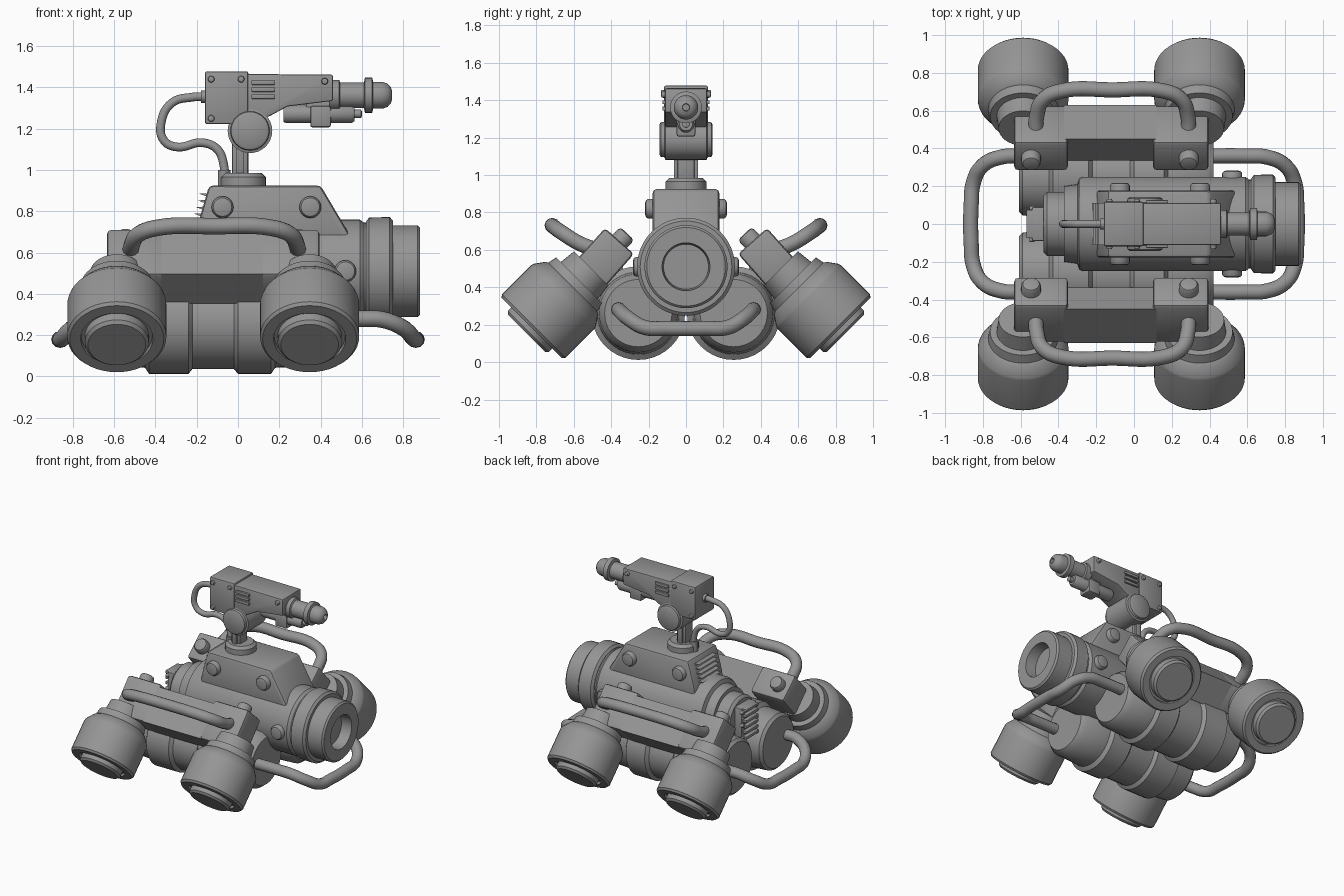
import bpy, bmesh, math
from mathutils import Vector

cube = bpy.data.objects.get("Cube")
if cube:
    bpy.data.objects.remove(cube)

grey = bpy.data.materials.new("mid_grey")
grey.use_nodes = True
COLOUR = (0.3, 0.3, 0.3, 1)
grey.diffuse_color = COLOUR
grey.node_tree.nodes["Principled BSDF"].inputs["Base Color"].default_value = COLOUR


def finish(name, bm, bevel=0.0, angle=35):
    bmesh.ops.recalc_face_normals(bm, faces=bm.faces)
    mesh = bpy.data.meshes.new(name)
    bm.to_mesh(mesh)
    bm.free()
    mesh.materials.append(grey)
    ob = bpy.data.objects.new(name, mesh)
    bpy.context.collection.objects.link(ob)
    bpy.ops.object.select_all(action='DESELECT')
    ob.select_set(True)
    bpy.context.view_layer.objects.active = ob
    if bevel:
        mod = ob.modifiers.new("soft_edges", 'BEVEL')
        mod.width, mod.segments, mod.limit_method = bevel, 2, 'ANGLE'
        bpy.ops.object.modifier_apply(modifier=mod.name)
    bpy.ops.object.shade_smooth_by_angle(angle=math.radians(angle))
    return ob


def lathe(name, profile, origin, axis, segs=40):
    """Spin (distance, radius) pairs around an axis; ends are capped."""
    bm = bmesh.new()
    rot = Vector(axis).to_track_quat('Z', 'Y')
    rings = []
    for d, r in profile:
        angles = [math.tau * i / segs for i in range(segs)]
        rings.append([bm.verts.new(Vector(origin) + rot @ Vector(
            (r * math.cos(a), r * math.sin(a), d))) for a in angles])
    for p, q in zip(rings, rings[1:]):
        for i in range(segs):
            j = (i + 1) % segs
            bm.faces.new((p[i], p[j], q[j], q[i]))
    bm.faces.new(rings[0])
    bm.faces.new(rings[-1])
    return finish(name, bm)


def bolt(name, origin, axis, r, h):
    return lathe(name, [(-h, r), (h * 0.6, r), (h * 0.9, r * 0.85), (h, r * 0.6)], origin, axis, 20)


def prism(name, pts, a, b, axis, bevel=0.012):
    """Extrude an outline from a to b; axis x takes (y, z), axis y takes (x, z)."""
    bm = bmesh.new()
    place = (lambda u, v, w: (w, u, v)) if axis == 'x' else (lambda u, v, w: (u, w, v))
    lo = [bm.verts.new(place(u, v, a)) for u, v in pts]
    hi = [bm.verts.new(place(u, v, b)) for u, v in pts]
    bm.faces.new(lo)
    bm.faces.new(hi)
    for i in range(len(pts)):
        j = (i + 1) % len(pts)
        bm.faces.new((lo[i], lo[j], hi[j], hi[i]))
    return finish(name, bm, bevel)


def box(name, x, y, z, bevel=0.01):
    return prism(name, [(x[0], z[0]), (x[1], z[0]), (x[1], z[1]), (x[0], z[1])], y[0], y[1], 'y', bevel)


def tube(name, pts, r):
    cu = bpy.data.curves.new(name, 'CURVE')
    cu.dimensions, cu.bevel_depth, cu.bevel_resolution = '3D', r, 4
    cu.resolution_u, cu.use_fill_caps = 8, True
    sp = cu.splines.new('BEZIER')
    sp.bezier_points.add(len(pts) - 1)
    for bp, p in zip(sp.bezier_points, pts):
        bp.co = p
        bp.handle_left_type = bp.handle_right_type = 'AUTO'
    cu.materials.append(grey)
    ob = bpy.data.objects.new(name, cu)
    bpy.context.collection.objects.link(ob)
    bpy.ops.object.select_all(action='DESELECT')
    ob.select_set(True)
    bpy.context.view_layer.objects.active = ob
    bpy.ops.object.convert(target='MESH')
    bpy.ops.object.shade_smooth_by_angle(angle=math.radians(50))


# Main barrel body with the recessed front lens
lathe("main_barrel", [(-0.48, 0.15), (-0.46, 0.17), (-0.37, 0.17), (-0.37, 0.2), (-0.3, 0.21),
                      (-0.29, 0.24), (-0.27, 0.25), (0.59, 0.25), (0.61, 0.235), (0.63, 0.235)],
      (0, 0, 0.51), (1, 0, 0), 48)
lathe("lens_collar", [(0.62, 0.24), (0.635, 0.26), (0.735, 0.262), (0.75, 0.245), (0.75, 0.21)],
      (0, 0, 0.51), (1, 0, 0), 48)
lathe("lens_hood", [(0.74, 0.222), (0.87, 0.222), (0.882, 0.21), (0.882, 0.128), (0.8, 0.12)],
      (0, 0, 0.51), (1, 0, 0), 48)

# Rear grille
box("rear_grille", (-0.54, -0.42), (-0.09, 0.09), (0.37, 0.63))
for i in range(6):
    z = 0.395 + 0.042 * i
    box("rear_fin", (-0.57, -0.5), (-0.075, 0.075), (z, z + 0.022), 0.004)
for s in (-1, 1):
    for z in (0.4, 0.5, 0.6):
        bolt("grille_bolt", (-0.54, s * 0.082, z), (-1, 0, 0), 0.014, 0.014)

# Upper housing with sloping louvres
prism("upper_housing", [(-0.21, 0.62), (-0.19, 0.75), (-0.14, 0.925), (0.4, 0.925),
                        (0.545, 0.68), (0.545, 0.62)], -0.178, 0.178, 'y', 0.02)
for i in range(5):
    z = 0.735 + 0.032 * i
    x = -0.195 + 0.28 * (z - 0.735)
    prism("housing_louvre", [(x + 0.03, z), (x - 0.028, z + 0.022), (x + 0.03, z + 0.024)],
          -0.11, 0.11, 'y', 0)

# Side arms: outlines across the arm in (y, z)
ARM_END = [(-0.63, 0.497), (-0.433, 0.717), (-0.278, 0.578), (-0.476, 0.353)]
ARM_MID = [(-0.63, 0.497), (-0.45, 0.698), (-0.335, 0.5), (-0.476, 0.353)]
for s in (-1, 1):
    end = [(-s * y, z) for y, z in ARM_END]
    mid = [(-s * y, z) for y, z in ARM_MID]
    prism("arm_rear_block", end, -0.635, -0.35, 'x', 0.02)
    prism("arm_front_block", end, 0.1, 0.395, 'x', 0.02)
    prism("arm_middle", mid, -0.37, 0.12, 'x', 0)
    for x in (-0.545, 0.29):
        bolt("arm_bolt", (x, s * 0.345, 0.655), (0, -s * 0.68, 0.73), 0.052, 0.045)
    for x in (-0.075, 0.35):
        bolt("housing_bolt", (x, s * 0.178, 0.82), (0, s, 0), 0.053, 0.04)
    bolt("barrel_bolt", (0.52, s * 0.245, 0.51), (0, s, 0), 0.053, 0.038)

    # Grab handle
    tube("side_handle", [(x, s * y, z) for x, y, z in (
        (-0.52, 0.48, 0.6), (-0.515, 0.57, 0.635), (-0.48, 0.66, 0.69), (-0.38, 0.705, 0.722),
        (-0.115, 0.71, 0.728), (0.15, 0.705, 0.722), (0.25, 0.66, 0.69), (0.285, 0.57, 0.635),
        (0.29, 0.48, 0.6))], 0.04)

    # Lower pod, with two raised bands
    lathe("lower_pod", [(-0.61, 0.19), (-0.59, 0.21), (-0.45, 0.22), (-0.43, 0.25), (-0.24, 0.25),
                        (-0.22, 0.225), (-0.02, 0.225), (0, 0.25), (0.16, 0.25), (0.18, 0.22),
                        (0.38, 0.21), (0.42, 0.18)], (0, s * 0.255, 0.262), (1, 0, 0))

    # Wheels tilted outward and down, with hub cap and axle steps
    for x in (-0.587, 0.347):
        lathe("wheel", [(-0.45, 0.13), (-0.36, 0.14), (-0.36, 0.175), (-0.31, 0.185), (-0.3, 0.2),
                        (-0.25, 0.236), (-0.235, 0.24), (-0.015, 0.24), (0, 0.228), (0, 0.175),
                        (-0.02, 0.172), (-0.02, 0.155), (0.025, 0.155), (0.04, 0.14)],
              (x, s * 0.825, 0.182), (0, s * 0.707, -0.707), 44)

# Front and rear bumpers
for s, start in ((1, 0.34), (-1, 0.5)):
    half = [(start, 0.36, 0.28), (0.6, 0.36, 0.28), (0.7, 0.355, 0.275), (0.8, 0.31, 0.235),
            (0.85, 0.22, 0.185), (0.862, 0.1, 0.18)]
    pts = half + [(x, -y, z) for x, y, z in reversed(half)]
    tube("bumper", [(s * x, y, z) for x, y, z in pts], 0.04)

# Turret mount
lathe("turret_base", [(0.91, 0.11), (0.965, 0.11), (0.985, 0.09)], (0.025, 0, 0), (0, 0, 1), 32)
box("turret_post", (-0.03, 0.05), (-0.045, 0.045), (0.97, 1.2))
for s in (-1, 1):
    box("post_rib", (-0.01, 0.03), (s * 0.055 - 0.01, s * 0.055 + 0.01), (0.97, 1.2), 0.005)
lathe("turret_pivot", [(-0.142, 0.08), (-0.135, 0.092), (-0.115, 0.095), (-0.11, 0.108),
                       (0.11, 0.108), (0.115, 0.095), (0.135, 0.092), (0.142, 0.08)],
      (0.058, 0, 1.19), (0, 1, 0), 32)

# Gun body
box("gun_receiver", (-0.16, 0.05), (-0.118, 0.118), (1.222, 1.478))
prism("gun_shroud", [(0.04, 1.465), (0.46, 1.462), (0.46, 1.335), (0.24, 1.308), (0.155, 1.262),
                     (0.04, 1.225)], -0.112, 0.112, 'y', 0.008)
for s in (-1, 1):
    for x, z in ((-0.13, 1.44), (-0.13, 1.25), (0.015, 1.44), (0.42, 1.43)):
        bolt("gun_bolt", (x, s * 0.115, z), (0, s, 0), 0.016, 0.018)
    for i in range(3):
        z = 1.345 + 0.034 * i
        box("gun_vent", (0.065, 0.18), (s * 0.117 - 0.009, s * 0.117 + 0.009), (z, z + 0.021), 0.003)

# Gun barrel and the light beneath it
lathe("gun_barrel", [(0.44, 0.075), (0.49, 0.075), (0.495, 0.062), (0.61, 0.062), (0.615, 0.085),
                     (0.65, 0.085), (0.655, 0.065), (0.7, 0.065), (0.725, 0.056), (0.74, 0.04),
                     (0.747, 0.02), (0.72, 0.018)], (0, 0, 1.362), (1, 0, 0), 28)
lathe("under_light", [(0.22, 0.04), (0.235, 0.045), (0.55, 0.045), (0.565, 0.035), (0.565, 0.02),
                      (0.595, 0.02), (0.6, 0.012)], (0, 0, 1.272), (1, 0, 0), 20)
box("light_mount", (0.33, 0.5), (-0.03, 0.03), (1.26, 1.36), 0.004)
box("light_clamp", (0.35, 0.45), (-0.05, 0.05), (1.207, 1.31), 0.01)

# Power cable with end fittings
tube("power_cable", [(-0.15, 0, 1.355), (-0.22, 0, 1.353), (-0.32, 0, 1.325), (-0.372, 0, 1.23),
                     (-0.36, 0, 1.145), (-0.3, 0, 1.112), (-0.17, 0, 1.132), (-0.1, 0, 1.1),
                     (-0.07, 0, 1.03), (-0.065, 0, 0.92)], 0.021)
lathe("cable_socket", [(0.92, 0.03), (1.0, 0.03)], (-0.067, 0, 0), (0, 0, 1), 16)
lathe("cable_plug", [(-0.18, 0.03), (-0.15, 0.03)], (0, 0, 1.355), (1, 0, 0), 16)
